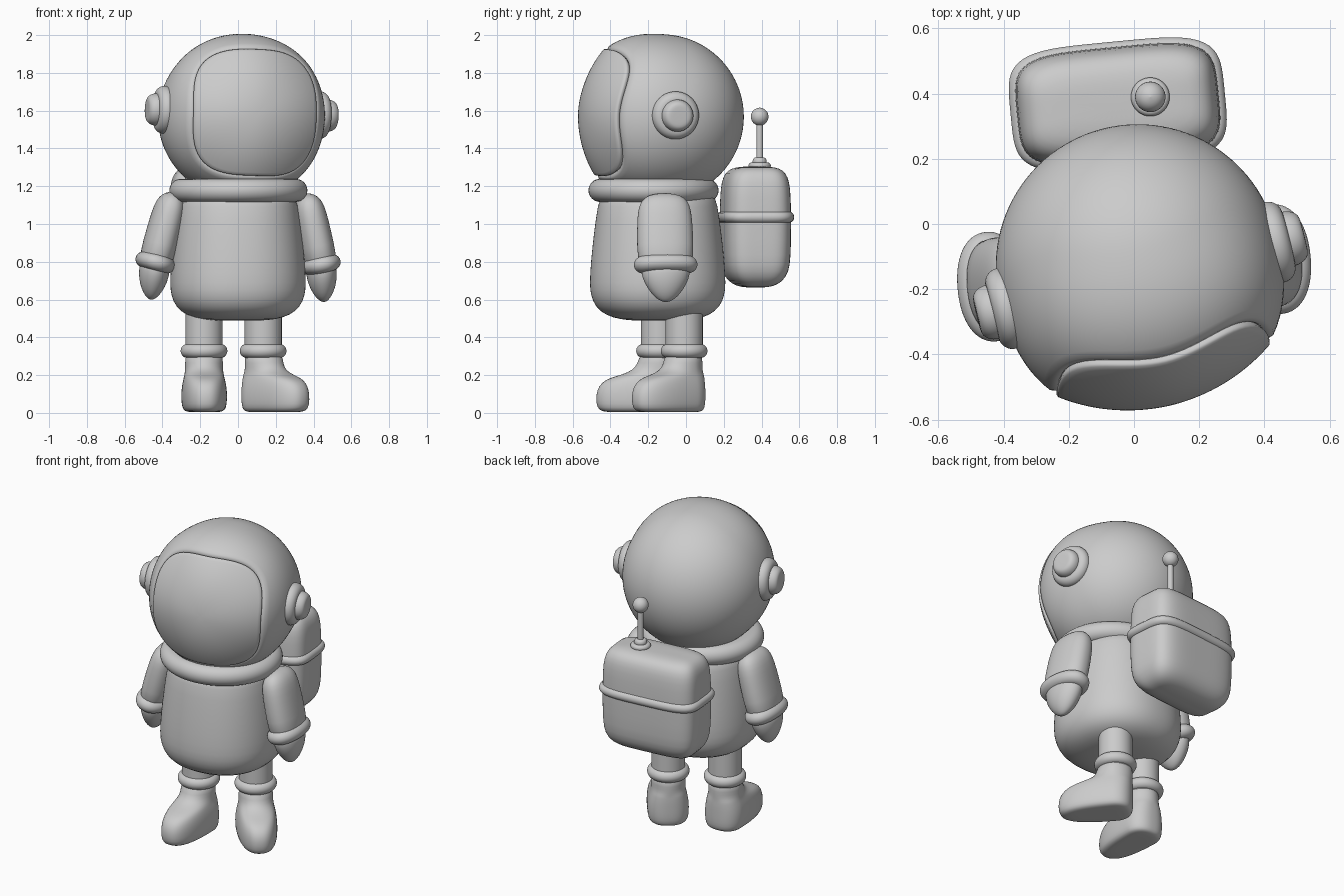
import bpy, bmesh
from math import sin, cos, pi, asin, radians
from mathutils import Matrix, Vector

if "Cube" in bpy.data.objects:
    bpy.data.objects.remove(bpy.data.objects["Cube"])

SEG = 48


def T(x, y, z):
    return Matrix.Translation((x, y, z))


def R(deg, axis):
    return Matrix.Rotation(radians(deg), 4, axis)


def skin(name, rings, M, cap_first=True, cap_last=True, subsurf=1):
    """Join equal-length rings of points into a smooth closed tube."""
    bm = bmesh.new()
    vs = [[bm.verts.new(M @ Vector(p)) for p in ring] for ring in rings]
    n = len(vs[0])
    for a, b in zip(vs, vs[1:]):
        for i in range(n):
            j = (i + 1) % n
            bm.faces.new((a[i], a[j], b[j], b[i]))
    for ring, use in ((vs[0], cap_first), (vs[-1], cap_last)):
        if use:
            c = bm.verts.new(sum((v.co for v in ring), Vector()) / n)
            for i in range(n):
                bm.faces.new((ring[i], ring[(i + 1) % n], c))
    bmesh.ops.recalc_face_normals(bm, faces=bm.faces)
    me = bpy.data.meshes.new(name)
    bm.to_mesh(me)
    bm.free()
    for p in me.polygons:
        p.use_smooth = True
    ob = bpy.data.objects.new(name, me)
    bpy.context.collection.objects.link(ob)
    if subsurf:
        ob.modifiers.new("smooth", 'SUBSURF').levels = subsurf
        ob.modifiers["smooth"].render_levels = subsurf
    return ob


def squircle(a, n):
    return (abs(cos(a)) ** n + abs(sin(a)) ** n) ** (-1 / n)


def oval(rx, ry, z, n=2.0):
    pts = []
    for i in range(SEG):
        a = 2 * pi * i / SEG
        k = squircle(a, n)
        pts.append((rx * k * cos(a), ry * k * sin(a), z))
    return pts


def stack(name, prof, M, n=2.0):
    """prof: (z, rx, ry) levels."""
    return skin(name, [oval(rx, ry, z, n) for z, rx, ry in prof], M)


def pill(name, rx, ry, h, e, M, n=2.0):
    """Flat disc or band with a rounded rim: half height h, rim depth e."""
    prof = []
    for k in range(9):
        t = -pi / 2 + pi * k / 8
        d = e * (cos(t) - 1)
        prof.append((h * sin(t), rx + d, ry + d))
    return stack(name, prof, M, n)


# Head: helmet and visor share a rounded-square seam on a bulged sphere
HEAD = T(0.012, -0.13, 1.568) @ R(14, 'Z') @ R(-4, 'X') @ R(2, 'Y')


def head_point(a, th, r):
    return (r * sin(th) * cos(a), -r * cos(th), r * sin(th) * sin(a))


HN = 96
az = [2 * pi * i / HN for i in range(HN)]
edge = [asin(min(0.95, 0.34 * squircle(a, 3) / 0.468)) for a in az]


def helmet_r(d):
    s = min(1, d / 0.8)
    fall = 1 - s * s * (3 - 2 * s)
    return 0.436 + 0.03 * fall


rings = [[head_point(a, e, 0.435) for a, e in zip(az, edge)],
         [head_point(a, e + 0.004, 0.455) for a, e in zip(az, edge)]]
for k in range(1, 41):
    u = 0.02 + 0.97 * (k - 1) / 39
    rings.append([head_point(a, e + (pi - e) * u, helmet_r((pi - e) * u))
                  for a, e in zip(az, edge)])
skin("helmet", rings, HEAD, cap_first=False, subsurf=0)

rings = []
for k in range(1, 25):
    s = 0.97 * k / 24
    rings.append([head_point(a, e * s, 0.438 + 0.034 * s * s) for a, e in zip(az, edge)])
for s, r in ((0.99, 0.466), (1.0, 0.452), (1.0, 0.43)):
    rings.append([head_point(a, e * s, r) for a, e in zip(az, edge)])
skin("visor", rings, HEAD, cap_last=False, subsurf=0)

# Ear discs with buttons
for side, label in ((1, "left"), (-1, "right")):
    M = HEAD @ T(side * 0.425, -0.03, 0.02) @ R(90 * side, 'Y')
    pill(label + "_ear_disc", 0.128, 0.128, 0.045, 0.045, M)
    pill(label + "_ear_button", 0.086, 0.086, 0.05, 0.035,
         M @ T(0, 0, 0.042))

# Torso and collar
BODY = T(0, -0.15, 0) @ R(5.5, 'Z')
torso = [(.488, .12), (.495, .20), (.517, .275), (.56, .328), (.62, .353), (.68, .36),
         (.80, .353), (.95, .337), (1.1, .317), (1.2, .29)]
stack("torso", [(z, r, r) for z, r in torso], BODY, 2.25)
pill("collar", 0.368, 0.347, 0.063, 0.065, T(0.002, -0.172, 1.178))

# Arms: sleeve, cuff and mitten
sleeve = [(-.02, .088, .145), (.10, .09, .15), (.22, .088, .147), (.30, .083, .14),
          (.345, .068, .122), (.372, .042, .09), (.383, .015, .04)]
mitten = [(.0, .08, .13), (-.05, .081, .13), (-.10, .074, .112), (-.15, .055, .08),
          (-.185, .03, .045), (-.198, .01, .015)]
for side, label, tilt, z in ((1, "left", -12, .785), (-1, "right", 15, .797)):
    M = BODY @ T(side * 0.44, 0, z)
    A = M @ R(tilt, 'Y')
    stack(label + "_sleeve", sleeve, A, 2.3)
    pill(label + "_cuff", 0.107, 0.17, 0.045, 0.05, A, 2.2)
    stack(label + "_mitten", mitten, M @ R(tilt * 0.45, 'Y'))


# Legs: trouser, ankle ring and boot
def boot_ring(z, front, half, back):
    pts = []
    for i in range(SEG):
        a = 2 * pi * i / SEG
        k = squircle(a, 2.5 if front > 0.15 else 2.0)
        y = k * sin(a)
        wide = half if y < 0 else half * 0.9 + half * 0.1 * (1 - y)
        pts.append((wide * k * cos(a), y * (front if y < 0 else back), z))
    return pts


boot = [(.004, .27, .075, .06), (.008, .305, .1, .085), (.025, .33, .116, .098),
        (.07, .337, .121, .102), (.12, .332, .12, .102), (.16, .308, .114, .102),
        (.185, .265, .108, .101), (.202, .2, .104, .1), (.225, .145, .101, .1),
        (.26, .115, .1, .1), (.32, .103, .1, .1)]
for label, x, y, yaw in (("left", 0.133, -0.01, 40), ("right", -0.18, -0.14, 2)):
    M = T(x, y, 0) @ R(yaw, 'Z')
    stack(label + "_trouser", [(z, .099, .099) for z in (.28, .3, .45, .6, .62)], M)
    pill(label + "_ankle_ring", 0.125, 0.125, 0.038, 0.038, M @ T(0, 0, 0.328))
    skin(label + "_boot", [boot_ring(*b) for b in boot], M)

# Backpack with band
PACK = BODY @ T(0, 0.52, 0)
pack = [(.664, .14), (.670, .09), (.695, .045), (.745, .013), (.82, .002), (1.0, 0),
        (1.15, .002), (1.225, .01), (1.27, .028), (1.295, .06), (1.304, .11)]
stack("backpack", [(z, .312 - d, .177 - d) for z, d in pack], PACK, 4.5)
pill("backpack_band", 0.331, 0.193, 0.031, 0.03, PACK @ T(0, 0, 1.036), 4.5)

# Antenna
ANT = T(0.05, 0.39, 0)
pill("antenna_base", 0.06, 0.06, 0.018, 0.018, ANT @ T(0, 0, 1.308))
pill("antenna_collar", 0.038, 0.038, 0.022, 0.015, ANT @ T(0, 0, 1.33))
stack("antenna_stem", [(z, .018, .018) for z in (1.3, 1.34, 1.45, 1.56)], ANT)
pill("antenna_ball", 0.048, 0.048, 0.048, 0.047, ANT @ T(0, 0, 1.568))
